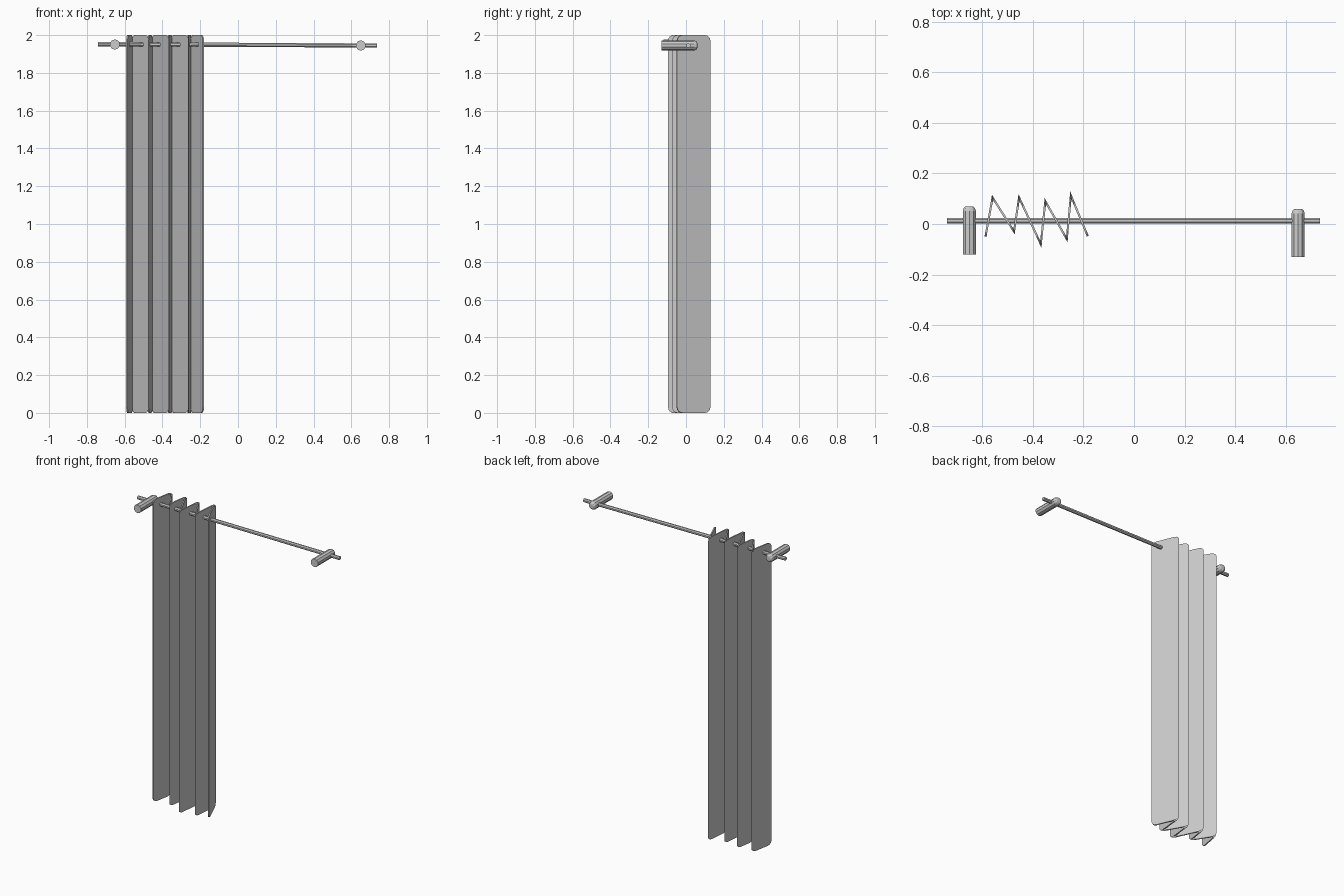
import bpy, bmesh, math
from mathutils import Vector

cube = bpy.data.objects.get("Cube")
if cube:
    bpy.data.objects.remove(cube, do_unlink=True)

grey = bpy.data.materials.new("plain_grey")
grey.use_nodes = True
grey.diffuse_color = (0.6, 0.6, 0.6, 1)
grey.node_tree.nodes["Principled BSDF"].inputs["Base Color"].default_value = (0.6, 0.6, 0.6, 1)


def finish(name, bm):
    bmesh.ops.recalc_face_normals(bm, faces=bm.faces)
    mesh = bpy.data.meshes.new(name)
    bm.to_mesh(mesh)
    bm.free()
    mesh.materials.append(grey)
    ob = bpy.data.objects.new(name, mesh)
    bpy.context.collection.objects.link(ob)
    return ob


def lathe(name, start, end, profile, sides):
    """Capped round bar; profile holds (distance from start, radius)."""
    start, end = Vector(start), Vector(end)
    turn = (end - start).to_track_quat('Z', 'Y')
    bm = bmesh.new()
    rings = []
    for dist, rad in profile:
        ring = []
        for k in range(sides):
            a = math.tau * (k + 0.5) / sides
            p = Vector((rad * math.cos(a), rad * math.sin(a), dist))
            ring.append(bm.verts.new(start + turn @ p))
        rings.append(ring)
    for a, b in zip(rings, rings[1:]):
        for k in range(sides):
            n = (k + 1) % sides
            bm.faces.new((a[k], a[n], b[n], b[k]))
    bm.faces.new(rings[0])
    bm.faces.new(rings[-1])
    return finish(name, bm)


# Pleated curtain: a folded strip with mitred folds
folds = [Vector(p) for p in (
    (-0.588, -0.05), (-0.56, 0.105), (-0.475, -0.03), (-0.455, 0.105),
    (-0.369, -0.08), (-0.351, 0.09), (-0.266, -0.06), (-0.25, 0.113),
    (-0.183, -0.048))]
half = 0.004
normals = []
for a, b in zip(folds, folds[1:]):
    d = (b - a).normalized()
    normals.append(Vector((-d.y, d.x)))
pairs = []
for i, p in enumerate(folds):
    n1 = normals[max(i - 1, 0)]
    n2 = normals[min(i, len(normals) - 1)]
    miter = (n1 + n2) * (half / (1 + n1.dot(n2)))
    pairs.append((p + miter, p - miter))

# Each panel is sampled so its corners round off at top and bottom
radius = 0.03
steps = (0, 0.08, 0.3, 0.6, 1)
bm = bmesh.new()
columns = []
for i in range(len(pairs) - 1):
    (l0, r0), (l1, r1) = pairs[i], pairs[i + 1]
    length = (folds[i + 1] - folds[i]).length
    samples = [(s * radius / length, s) for s in steps]
    samples += [(1 - t, s) for t, s in reversed(samples)]
    for j, (t, s) in enumerate(samples):
        if i and j == 0:
            continue
        drop = radius * (1 - math.sqrt(1 - (1 - s) ** 2))
        left, right = l0.lerp(l1, t), r0.lerp(r1, t)
        columns.append([bm.verts.new((q.x, q.y, z)) for q, z in (
            (left, drop), (right, drop), (right, 2 - drop), (left, 2 - drop))])
for a, b in zip(columns, columns[1:]):
    for k in range(4):
        n = (k + 1) % 4
        bm.faces.new((a[k], a[n], b[n], b[k]))
bm.faces.new(columns[0])
bm.faces.new(columns[-1])
finish("curtain", bm)

# Curtain rod
rod_start, rod_end = Vector((-0.74, 0.013, 1.952)), Vector((0.737, 0.013, 1.945))
lathe("curtain_rod", rod_start, rod_end,
      [(0, 0.012), ((rod_end - rod_start).length, 0.012)], 8)

# Wall brackets with a rounded back end
for name, x, y, z in (("right_bracket", -0.652, -0.12, 1.95),
                      ("left_bracket", 0.65, -0.13, 1.945)):
    lathe(name, (x, y, z), (x, y + 0.19, z),
          [(0, 0.027), (0.172, 0.027), (0.182, 0.024), (0.188, 0.019), (0.19, 0.012)], 10)
